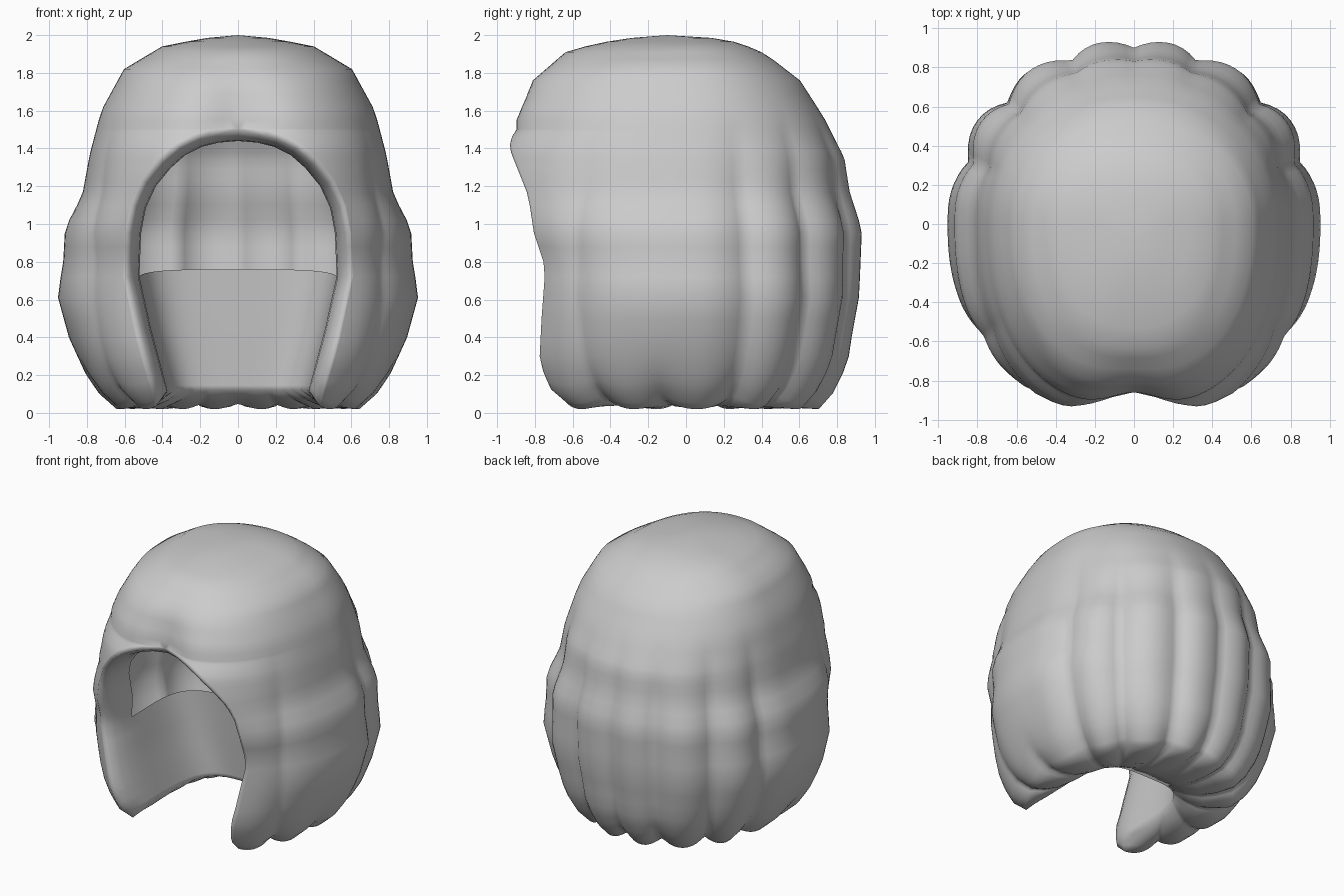
import bpy, bmesh, math
from math import sin, cos, pi, radians, exp

if "Cube" in bpy.data.objects:
    bpy.data.objects.remove(bpy.data.objects["Cube"])

# Section tables: (height, value)
SIDE = [(.02, .64), (.1, .73), (.2, .80), (.4, .89), (.62, .95), (.8, .92), (.98, .91), (1.15, .82),
        (1.37, .78), (1.6, .72), (1.82, .6), (1.94, .4), (1.98, .2), (2, .05)]
FRONT = [(.02, .61), (.1, .71), (.2, .75), (.3, .77), (.5, .76), (.77, .74), (.95, .8), (1.15, .83),
         (1.25, .87), (1.4, .93), (1.55, .935), (1.76, .83), (1.92, .62), (1.98, .35), (2, .1)]
BACK = [(.02, .71), (.1, .78), (.26, .86), (.4, .88), (.62, .92), (.97, .935), (1.17, .87), (1.35, .84),
        (1.55, .735), (1.76, .6), (1.9, .42), (1.96, .28), (2, .05)]
# Half width of the face opening
FACE = [(.02, .43), (.4, .53), (.72, .6), (.95, .59), (1.1, .56), (1.23, .5), (1.34, .41),
        (1.42, .32), (1.47, .22), (1.495, .12), (1.505, 0)]
# Grooves between locks: angle from the front (degrees), depth
GROOVES = [(30, 0), (53, .02), (79, .0), (100, .045), (111, .05), (134, .055), (159, .05), (180, .035)]
GROOVES = [(radians(a), d) for a, d in GROOVES if a != 100]
ROWS = [.02, .05, .1, .15, .21, .3, .4, .5, .61, .72, .8, .88, .95, 1.02, 1.1, 1.17, 1.23, 1.29, 1.34, 1.38,
        1.42, 1.45, 1.47, 1.485, 1.495, 1.505, 1.55, 1.62, 1.69, 1.76, 1.82, 1.87, 1.91, 1.94, 1.965, 1.985]
COLS = 70
POWER = 2.35


def look(table, z):
    for (a, va), (b, vb) in zip(table, table[1:]):
        if z <= b:
            t = max(0, (z - a) / (b - a))
            return va + (vb - va) * t
    return table[-1][1]


def clamp(v):
    return max(0.0, min(1.0, v))


def groove(phi):
    """Cusp strength (0 on the crest of a lock, 1 in a groove) and groove depth."""
    for (a, da), (b, db) in zip(GROOVES, GROOVES[1:]):
        if a <= phi <= b + 1e-6:
            t = clamp((phi - a) / (b - a))
            return abs(2 * t - 1) ** 2, da if t < .5 else db
    return 0, 0


def outer(z, u):
    a, fr, bk = look(SIDE, z), look(FRONT, z), look(BACK, z)
    xr = look(FACE, z) if z < 1.505 else 0
    k = (1 - (xr / a) ** POWER) ** (1 / POWER)
    phi0 = math.atan2(xr, fr)
    phi = u * pi + phi0 * max(0, 1 - 2 * u) ** 2
    dx, dy = sin(phi), -cos(phi)
    depth, p = (fr / k, POWER) if dy < 0 else (bk, 2.12)
    r = ((abs(dx) / a) ** p + (abs(dy) / depth) ** p) ** (-1 / p)
    g, d = groove(phi)
    # locks fade out toward the crown
    r *= 1.006 - d * g * clamp((1.6 - z) / .6) * 1.2
    # parting over the forehead
    r *= 1 - .085 * exp(-(phi / .2) ** 2) * clamp((1.9 - z) / .35) * clamp((z - 1.3) / .15)
    lift = .055 * g * clamp((.3 - z) / .28)
    return (r * dx if 0 < u < 1 or xr else 0, r * dy, z + lift)


def rim_inner(z):
    zi = .12 + (z - .02) * .6 / .7 if z < .72 else (1 + (z - 1) * .87 if z > 1 else z)
    y = -.5 - .25 * clamp((z - .9) / .6)
    return (look(FACE, z) * .87, y, zi)


def rim(z, t):
    """Rounded roll from the lining edge (t = 0) to the outer hair (t = 1)."""
    o, i = outer(z, 0), rim_inner(z)
    a = (1 - t) * pi / 2
    s, c = sin(a), 1 - cos(a)
    return (o[0] + (i[0] - o[0]) * s, o[1] + (i[1] - o[1]) * c, o[2] + (i[2] - o[2]) * s)


def lining(z, u):
    w, y, zi = rim_inner(z)
    t = u * pi / 2
    back = .14 - .1 * z
    return (w * max(0, cos(t)) ** .5 if u < 1 else 0, y + (back - y) * sin(t) ** .5,
            zi + .04 * sin(t) * clamp((z - .4) / .32))


def underside(u, t):
    a, b = outer(ROWS[0], u), lining(ROWS[0], u)
    x, y, z = (p + (q - p) * t for p, q in zip(a, b))
    if u == 0:
        return rim(ROWS[0], 1 - t)
    return (x, y, z - .05 * sin(t * pi) * min(1, u * 4) * clamp((z - .02) / .05))


def add_grid(bm, rows):
    vs = [[bm.verts.new(p) for p in row] for row in rows]
    for r0, r1 in zip(vs, vs[1:]):
        for i in range(len(r0) - 1):
            bm.faces.new((r0[i], r0[i + 1], r1[i + 1], r1[i]))
    return vs


bm = bmesh.new()
US = [i / COLS for i in range(COLS + 1)]
STEPS = [0, .25, .5, .75, 1]
# outer locks and crown
shell = add_grid(bm, [[outer(z, u) for u in US] for z in ROWS])
pole = bm.verts.new((0, -.1, 2.0))
for i in range(COLS):
    bm.faces.new((shell[-1][i], shell[-1][i + 1], pole))
# rolled edge round the face
add_grid(bm, [[rim(z, t) for t in STEPS] for z in ROWS if z <= 1.505])
# underside and neck lining
add_grid(bm, [[underside(u, t) for u in US] for t in reversed(STEPS)])
add_grid(bm, [[lining(z, u) for u in reversed(US)] for z in ROWS if z <= .72])
# mirrored half
geo = bm.verts[:] + bm.edges[:] + bm.faces[:]
dup = bmesh.ops.duplicate(bm, geom=geo)["geom"]
for v in dup:
    if isinstance(v, bmesh.types.BMVert):
        v.co.x *= -1
bmesh.ops.reverse_faces(bm, faces=[f for f in dup if isinstance(f, bmesh.types.BMFace)])
bmesh.ops.remove_doubles(bm, verts=bm.verts[:], dist=.0008)

mesh = bpy.data.meshes.new("hair")
bm.to_mesh(mesh)
bm.free()
hair = bpy.data.objects.new("hair", mesh)
bpy.context.collection.objects.link(hair)
grey = bpy.data.materials.new("hair grey")
grey.diffuse_color = (.6, .6, .6, 1)
grey.use_nodes = True
grey.node_tree.nodes["Principled BSDF"].inputs["Base Color"].default_value = grey.diffuse_color
mesh.materials.append(grey)
bpy.context.view_layer.objects.active = hair
hair.select_set(True)
bpy.ops.object.shade_smooth_by_angle(angle=radians(75))
